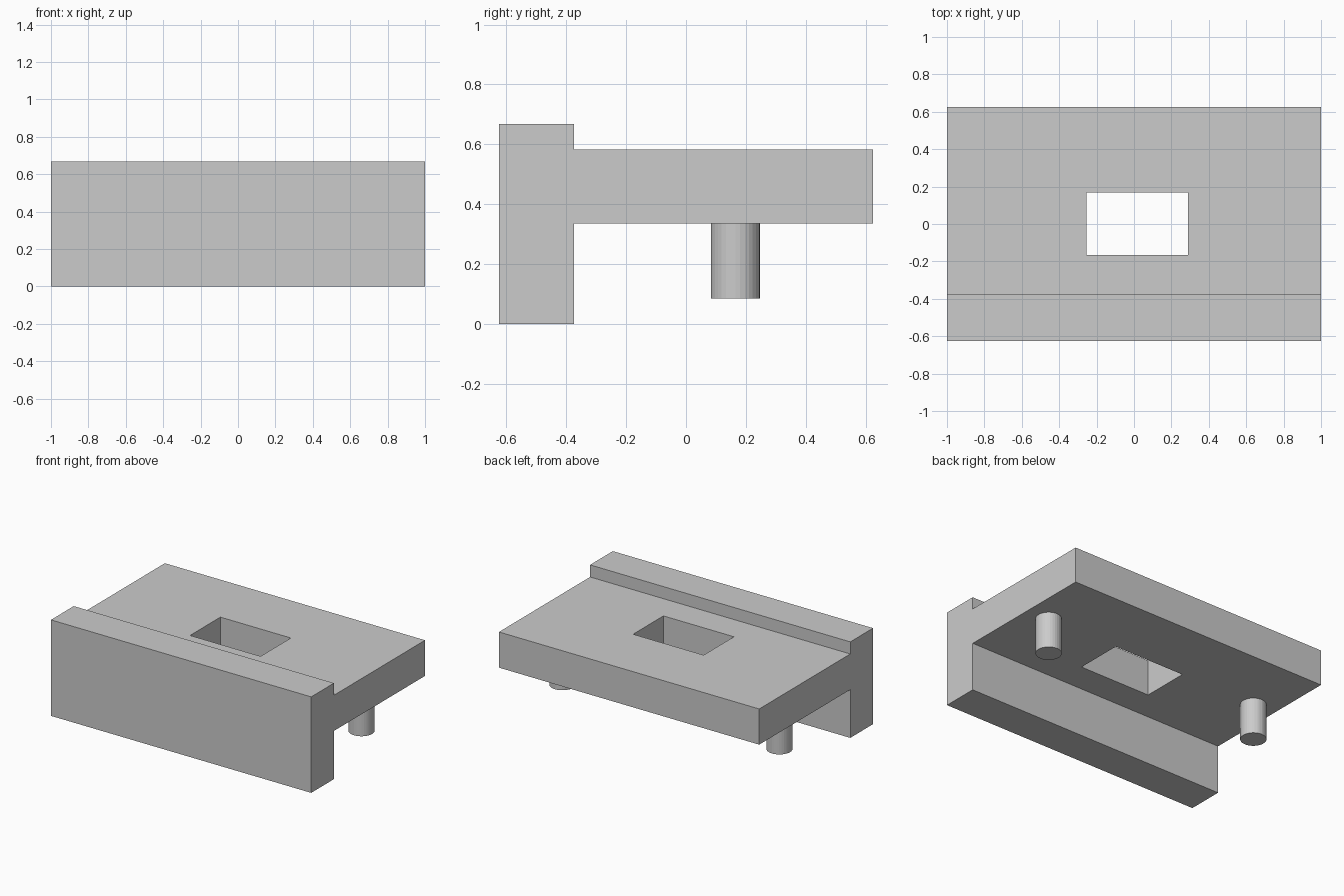
import bpy, bmesh

if "Cube" in bpy.data.objects:
    bpy.data.objects.remove(bpy.data.objects["Cube"])


def box(name, lo, hi):
    """Axis-aligned box from two corners."""
    bpy.ops.mesh.primitive_cube_add(size=1, location=[(a + b) / 2 for a, b in zip(lo, hi)])
    ob = bpy.context.object
    ob.name = name
    ob.scale = [b - a for a, b in zip(lo, hi)]
    return ob


# Bracket body: T-shaped side profile (y, z) extruded along x
Z_LOW, Z_TOP = 0.335, 0.583
profile = [(-0.625, 0), (-0.375, 0), (-0.375, Z_LOW), (0.625, Z_LOW),
           (0.625, Z_TOP), (-0.375, Z_TOP), (-0.375, 0.667), (-0.625, 0.667)]
bm = bmesh.new()
face = bm.faces.new([bm.verts.new((-1, y, z)) for y, z in profile])
ext = bmesh.ops.extrude_face_region(bm, geom=[face])
bmesh.ops.translate(bm, vec=(2, 0, 0),
                    verts=[v for v in ext["geom"] if isinstance(v, bmesh.types.BMVert)])
bmesh.ops.recalc_face_normals(bm, faces=bm.faces)
mesh = bpy.data.meshes.new("bracket_body")
bm.to_mesh(mesh)
bm.free()
body = bpy.data.objects.new("bracket_body", mesh)
bpy.context.collection.objects.link(body)

# Rectangular window through the plate
cutter = box("window_cutter", (-0.253, -0.165, 0.2), (0.289, 0.168, 0.8))
cutter.hide_render = True
cutter.display_type = 'WIRE'
cut = body.modifiers.new("window", 'BOOLEAN')
cut.operation = 'DIFFERENCE'
cut.solver = 'EXACT'
cut.object = cutter

# Bake the cut, then drop the helper
bpy.context.view_layer.objects.active = body
bpy.ops.object.modifier_apply(modifier=cut.name)
bpy.data.objects.remove(cutter)

# Pegs under the plate, one at each end
for side, x in (("left", -0.834), ("right", 0.834)):
    bpy.ops.mesh.primitive_cylinder_add(vertices=32, radius=0.082, depth=Z_LOW - 0.085,
                                        location=(x, 0.165, (Z_LOW + 0.085) / 2))
    bpy.context.object.name = side + "_peg"
